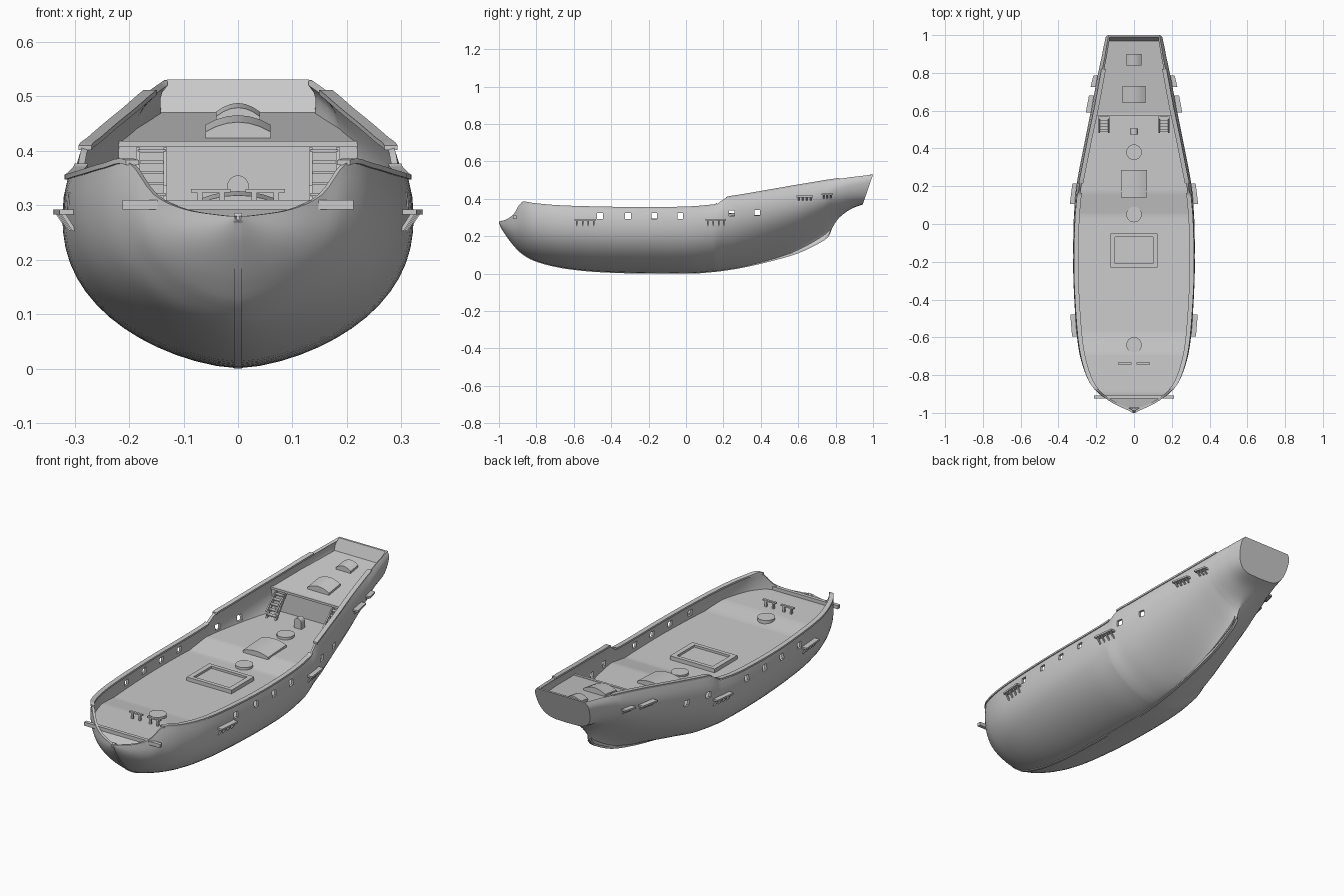
import bpy, bmesh, math
from mathutils import Vector

if "Cube" in bpy.data.objects:
    bpy.data.objects.remove(bpy.data.objects["Cube"])

# Hull stations: y, keel z, sheer z, max half width, sheer half width, hollowness
ST = [
    (-1.0, .272, .28, .006, .006, 1), (-.985, .24, .282, .035, .035, 1),
    (-.955, .195, .293, .10, .10, 1), (-.92, .15, .32, .155, .155, 1),
    (-.88, .11, .378, .205, .20, 1), (-.81, .07, .372, .25, .243, 1),
    (-.68, .035, .361, .29, .28, 1), (-.5, .013, .355, .31, .30, 1),
    (-.25, .003, .351, .322, .312, 1), (0, .001, .354, .32, .308, 1),
    (.13, .01, .364, .312, .298, 1.05), (.165, .013, .372, .309, .294, 1.1),
    (.215, .02, .405, .303, .287, 1.2), (.3, .034, .42, .288, .27, 1.4),
    (.45, .068, .446, .258, .24, 1.9), (.6, .112, .472, .228, .208, 2.6),
    (.72, .17, .492, .205, .185, 3.4), (.765, .205, .499, .197, .177, 3.5),
    (.785, .25, .502, .193, .173, 2.2), (.82, .30, .507, .185, .167, 1.2),
    (.88, .345, .516, .172, .155, .7), (.945, .37, .53, .15, .135, .4)]


def spline(rows, sub=4):
    out = []
    for i in range(len(rows) - 1):
        a, b, c, d = (rows[max(0, min(len(rows) - 1, i + k))] for k in (-1, 0, 1, 2))
        for s in range(sub):
            t = s / sub
            out.append([.5 * (2*q + (r-p)*t + (2*p-5*q+4*r-v)*t*t + (3*q-p-3*r+v)*t**3)
                        for p, q, r, v in zip(a, b, c, d)])
    return out + [list(rows[-1])]


FINE = spline(ST)


def at(y):
    """Station values at any y."""
    for a, b in zip(FINE, FINE[1:]):
        if y <= b[0]:
            t = max(0, (y - a[0]) / (b[0] - a[0]))
            return [p + (q - p) * t for p, q in zip(a, b)]
    return FINE[-1]


def width(p, z):
    """Hull half width at height z of a station."""
    s = max(0, min(1, (z - p[1]) / (p[2] - p[1])))
    if s > .8:
        return p[3] - (p[3] - p[4]) * ((s - .8) / .2) ** 2
    return p[3] * ((1 - (1 - s / .8) ** 2.3) ** .625) ** p[5]


def finish(o, smooth=True):
    bpy.ops.object.select_all(action='DESELECT')
    o.select_set(True)
    bpy.context.view_layer.objects.active = o
    bpy.ops.object.convert(target='MESH')
    if smooth:
        bpy.ops.object.shade_smooth_by_angle(angle=math.radians(35))
    return o


def new(name, verts, faces):
    me = bpy.data.meshes.new(name)
    me.from_pydata(verts, [], faces)
    o = bpy.data.objects.new(name, me)
    bpy.context.collection.objects.link(o)
    return o


def loft(name, groups, mirror=False):
    """Each group is a list of rings joined into one closed solid."""
    v, f = [], []
    for rings in groups:
        b, n = len(v), len(rings[0])
        v += [p for r in rings for p in r]
        for i in range(len(rings) - 1):
            for j in range(n):
                k = (j + 1) % n
                f.append((b+i*n+j, b+i*n+k, b+i*n+n+k, b+i*n+n+j))
        f += [tuple(range(b, b+n)), tuple(range(b+(len(rings)-1)*n, b+len(rings)*n))]
    o = new(name, v, f)
    bm = bmesh.new()
    bm.from_mesh(o.data)
    bmesh.ops.recalc_face_normals(bm, faces=bm.faces)
    bm.to_mesh(o.data)
    bm.free()
    if mirror:
        o.modifiers.new("mirror", 'MIRROR').use_mirror_merge = False
    return finish(o)


def box(x0, x1, y0, y1, z0, z1):
    return [[(x0, y0, z), (x1, y0, z), (x1, y1, z), (x0, y1, z)] for z in (z0, z1)]


def disc(y, z0, z1, r):
    return [[(r*math.cos(a*math.pi/12), y + r*math.sin(a*math.pi/12), z) for a in range(24)] for z in (z0, z1)]


# Hull shell with raked transom
N = 16
verts, faces, M = [], [], 2 * N + 1
for p in FINE:
    rake = .055 * max(0, (p[0] - .88) / .065)
    for j in range(-N, N + 1):
        s = (abs(j) / N) ** 1.6
        z = p[1] + (p[2] - p[1]) * s
        verts.append((-math.copysign(width(p, z), j), p[0] + rake * s, z))
for i in range(len(FINE) - 1):
    for j in range(M - 1):
        a = i * M + j
        faces.append((a, a + 1, a + M + 1, a + M))
faces.append(tuple(range((len(FINE) - 1) * M, len(FINE) * M)))
hull = new("hull", verts, faces)
sol = hull.modifiers.new("planking", 'SOLIDIFY')
sol.thickness, sol.offset = .012, -1

# Gun ports cut through both sides
ports = [(-.46, .308), (-.31, .308), (-.17, .308), (-.03, .308), (.245, .323), (.38, .325)]
cutter = loft("port_cutter", [box(-.5, .5, y-.015, y+.015, z-.015, z+.015) for y, z in ports])
cutter.hide_render = True
boo = hull.modifiers.new("ports", 'BOOLEAN')
boo.object, boo.operation, boo.solver = cutter, 'DIFFERENCE', 'EXACT'
finish(hull)
bpy.data.objects.remove(cutter)

# Stem and keel bar
loft("stem_and_keel", [[[(-.007, p[0]+.012, p[1]+.014), (.007, p[0]+.012, p[1]+.014),
                         (.007, p[0], max(0, p[1]-.003)), (-.007, p[0], max(0, p[1]-.003))]
                        for p in FINE if p[0] < .77]])

# Cap rails along the bulwarks
def rail(y0, y1):
    return [[(p[4]+a, p[0], p[2]+b) for a, b in ((-.018, -.004), (.006, -.004), (.006, .005), (-.018, .005))]
            for p in FINE if y0 <= p[0] <= y1]
loft("cap_rails", [rail(-.881, .166), rail(.214, .83)], True)

# Main deck with gentle ramps
PROF = [(-.975, .277), (-.89, .297), (-.69, .295), (-.57, .278), (.05, .275), (.17, .298), (.59, .305)]
def deck_z(y):
    for (a, za), (b, zb) in zip(PROF, PROF[1:]):
        if y <= b:
            return za + (zb - za) * (y - a) / (b - a)
    return PROF[-1][1]

def deck(name, ys, zf):
    v = []
    for y in ys:
        w = max(.004, width(at(y), zf(y)) - .006)
        v += [(-w, y, zf(y)), (w, y, zf(y))]
    f = [(2*i, 2*i+1, 2*i+3, 2*i+2) for i in range(len(ys) - 1)]
    return finish(new(name, v, f))

deck("main_deck", sorted([-.975 + i * .0313 for i in range(51)] + [a for a, _ in PROF[1:]]), deck_z)

# Quarterdeck, its front bulkhead and edge beam
quarter_z = lambda y: .415 + .055 * (y - .58) / .385
deck("quarter_deck", [.58 + i * .0395 for i in range(11)], quarter_z)
wb, wt = width(at(.58), .30) - .006, width(at(.58), .415) - .006
loft("quarterdeck_bulkhead", [[[(-wb, y, .295), (wb, y, .295), (wt, y, .414), (-wt, y, .414)] for y in (.58, .586)]])
loft("quarterdeck_edge", [box(-wt, wt, .572, .585, .407, .418)])

# Ladders up to the quarterdeck
lad = []
for x in (.13, .18):
    lad.append([[(x+a, y+b, z) for a, b in ((0, 0), (.007, 0), (.007, .014), (0, .014))]
                for y, z in ((.485, .302), (.562, .406))])
    lad.append([[(x+a, y+b, z) for a, b in ((0, 0), (.007, 0), (.007, .006), (0, .006))]
                for y, z in ((.482, .335), (.556, .406))])
for i in range(5):
    y, z = .492 + i * .0155, .317 + i * .02
    lad.append(box(.133, .184, y-.006, y+.014, z, z+.005))
loft("ladders", lad, True)

# Channels with brackets on the hull sides
parts = []
for y0, y1, z, n in ((-.595, -.48, .283, 4), (.105, .215, .283, 4), (.59, .68, .408, 4), (.725, .785, .42, 3)):
    parts.append([[(width(at(y), z)+a, y, z+b) for a, b in ((-.006, 0), (.026, 0), (.026, .009), (-.006, .009))]
                  for y in (y0, y1)])
    for i in range(n):
        y = y0 + .012 + (y1 - y0 - .024) * i / (n - 1)
        w, low = width(at(y), z), z - (.03 if y < .5 else .018)
        wl = width(at(y), low)
        parts.append([[(a, y+b, zz) for a, b in ((xx-.005, -.004), (xx+.003, -.004), (xx+.003, .004), (xx-.005, .004))]
                      for xx, zz in ((w+.018, z), (wl, low))])
loft("channels", parts, True)

# Beam across the bow
loft("bow_beam", [box(-.212, .212, -.925, -.907, .292, .31)])

# Pin rails behind the bow
pins = [box(.014, .086, -.745, -.733, .323, .33)]
pins += [box(x-.005, x+.005, -.744, -.734, .29, .33) for x in (.03, .07)]
loft("pin_rails", pins, True)

# Mast steps
loft("mast_steps", [disc(y, deck_z(y)-.01, deck_z(y)+.012, .041) for y in (-.64, .05, .38)])

# Main hatch: coaming and cover
loft("main_hatch", [box(-.125, .125, -.23, -.21, .27, .295), box(-.125, .125, -.07, -.05, .27, .295),
                    box(-.125, -.1, -.21, -.07, .27, .295), box(.1, .125, -.21, -.07, .27, .295),
                    box(-.1, .1, -.21, -.07, .27, .284)])

# Arched hatch covers
def arched(w, y0, y1, zf, h, rise):
    top = [(w*c/3, h + rise*(1-(c/3)**2)) for c in range(-3, 4)]
    return [[(x, y, zf(y)+z) for x, z in [(w, -.01), (-w, -.01)] + top] for y in (y0, y1)]
loft("arched_hatches", [arched(.07, .14, .285, deck_z, .012, .014), arched(.06, .64, .73, quarter_z, .011, .018),
                        arched(.04, .84, .9, quarter_z, .011, .016)])

# Binnacle with rounded top
arc = [(.02*math.cos(a*math.pi/8), .335 + .02*math.sin(a*math.pi/8)) for a in range(9)]
loft("binnacle", [[[(x, y, z) for x, z in [(-.02, .295)] + [(.02, .295)] + arc] for y in (.475, .505)]])
